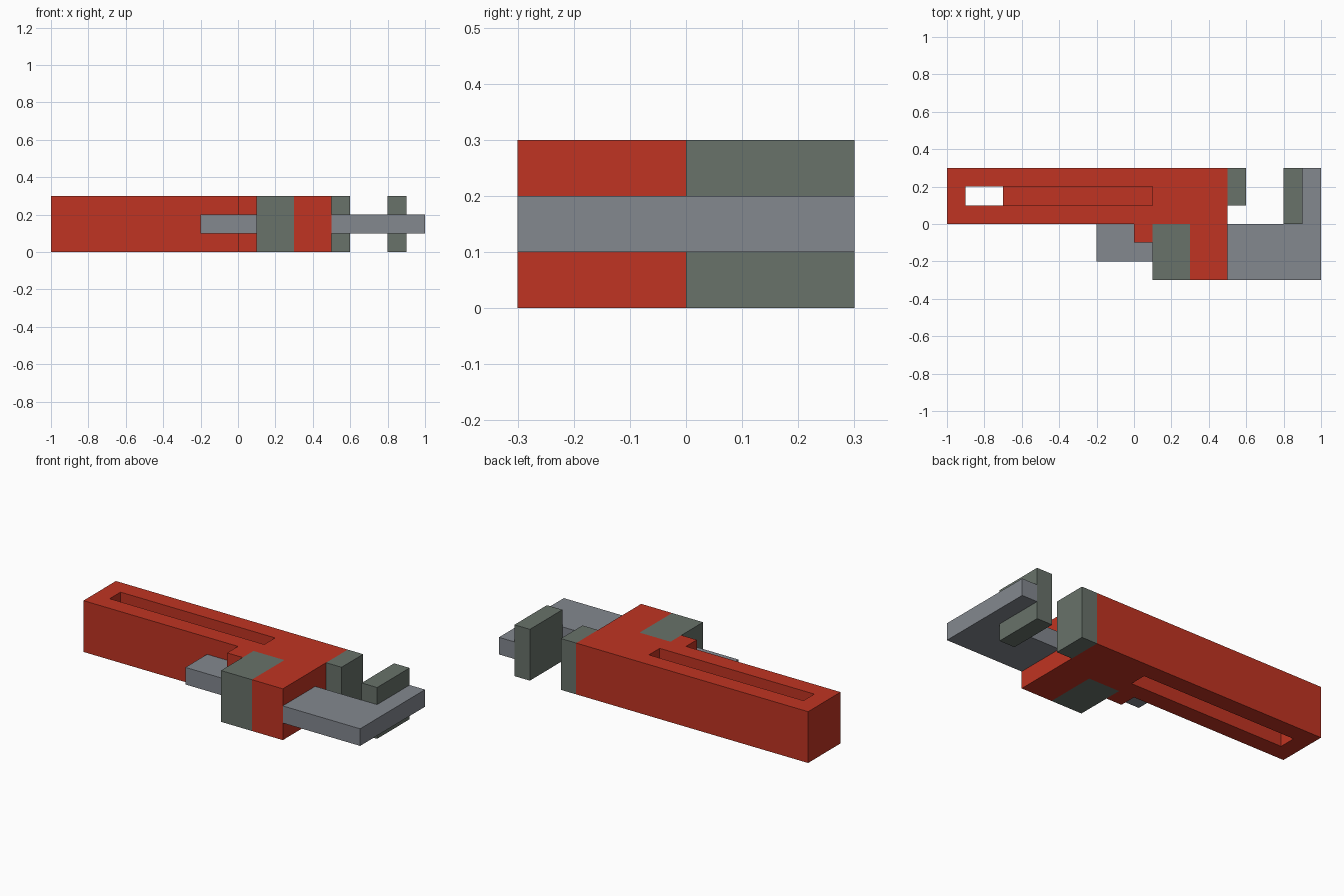
import bpy
import bmesh

cube = bpy.data.objects.get("Cube")
if cube:
    bpy.data.objects.remove(cube, do_unlink=True)


def material(name, rgb):
    mat = bpy.data.materials.new(name)
    mat.use_nodes = True
    colour = (*rgb, 1.0)
    mat.diffuse_color = colour
    mat.node_tree.nodes["Principled BSDF"].inputs["Base Color"].default_value = colour
    return mat


red = material("red_paint", (0.527, 0.034, 0.016))
steel = material("light_steel", (0.227, 0.246, 0.275))
iron = material("dark_iron", (0.138, 0.168, 0.144))


def plate(name, outline, z0, z1, mat):
    """Extrude a counter-clockwise xy outline from z0 to z1."""
    bm = bmesh.new()
    base = bm.faces.new([bm.verts.new((x, y, z0)) for x, y in outline])
    top = bmesh.ops.extrude_face_region(bm, geom=[base])["geom"]
    verts = [v for v in top if isinstance(v, bmesh.types.BMVert)]
    bmesh.ops.translate(bm, verts=verts, vec=(0, 0, z1 - z0))
    # Extruding can drop the starting face, so close the bottom if it is open
    if any(e.is_boundary for e in bm.edges):
        bmesh.ops.holes_fill(bm, edges=[e for e in bm.edges if e.is_boundary])
    bmesh.ops.recalc_face_normals(bm, faces=bm.faces[:])
    mesh = bpy.data.meshes.new(name)
    bm.to_mesh(mesh)
    bm.free()
    mesh.materials.append(mat)
    obj = bpy.data.objects.new(name, mesh)
    bpy.context.collection.objects.link(obj)
    return obj


def rect(x0, x1, y0, y1):
    return [(x0, y0), (x1, y0), (x1, y1), (x0, y1)]


# Handle with the small step and the head block in one outline
handle = plate("handle", [(-1, 0), (0, 0), (0, -0.1), (0.1, -0.1), (0.1, 0),
                          (0.3, 0), (0.3, -0.3), (0.5, -0.3), (0.5, 0.3), (-1, 0.3)],
               0, 0.3, red)

# Long slot cut through the handle
cutter = plate("slot_cutter", rect(-0.9, 0.1, 0.1, 0.2), -0.1, 0.4, red)
cutter.hide_render = True
cut = handle.modifiers.new("slot", 'BOOLEAN')
cut.operation = 'DIFFERENCE'
cut.solver = 'EXACT'
cut.object = cutter
bpy.context.view_layer.objects.active = handle
bpy.ops.object.modifier_apply(modifier=cut.name)
bpy.data.objects.remove(cutter, do_unlink=True)

# Web halfway down the slot, leaving a hanging hole at the end
plate("slot_web", rect(-0.7, 0.1, 0.1, 0.2), 0.1, 0.2, red)

# Dark adjusting nut and fixed jaw
plate("adjusting_nut", rect(0.1, 0.3, -0.3, 0), 0, 0.3, iron)
plate("fixed_jaw", rect(0.5, 0.6, 0.1, 0.3), 0, 0.3, iron)

# Sliding bar: tail behind the nut and hooked end in front of the head
plate("bar_tail", rect(-0.2, 0.1, -0.2, 0), 0.1, 0.2, steel)
plate("bar_hook", [(0.5, -0.3), (1, -0.3), (1, 0.3), (0.9, 0.3), (0.9, 0), (0.5, 0)],
      0.1, 0.2, steel)

# Sliding jaw carried by the hook
plate("sliding_jaw", rect(0.8, 0.9, 0, 0.3), 0, 0.3, iron)
